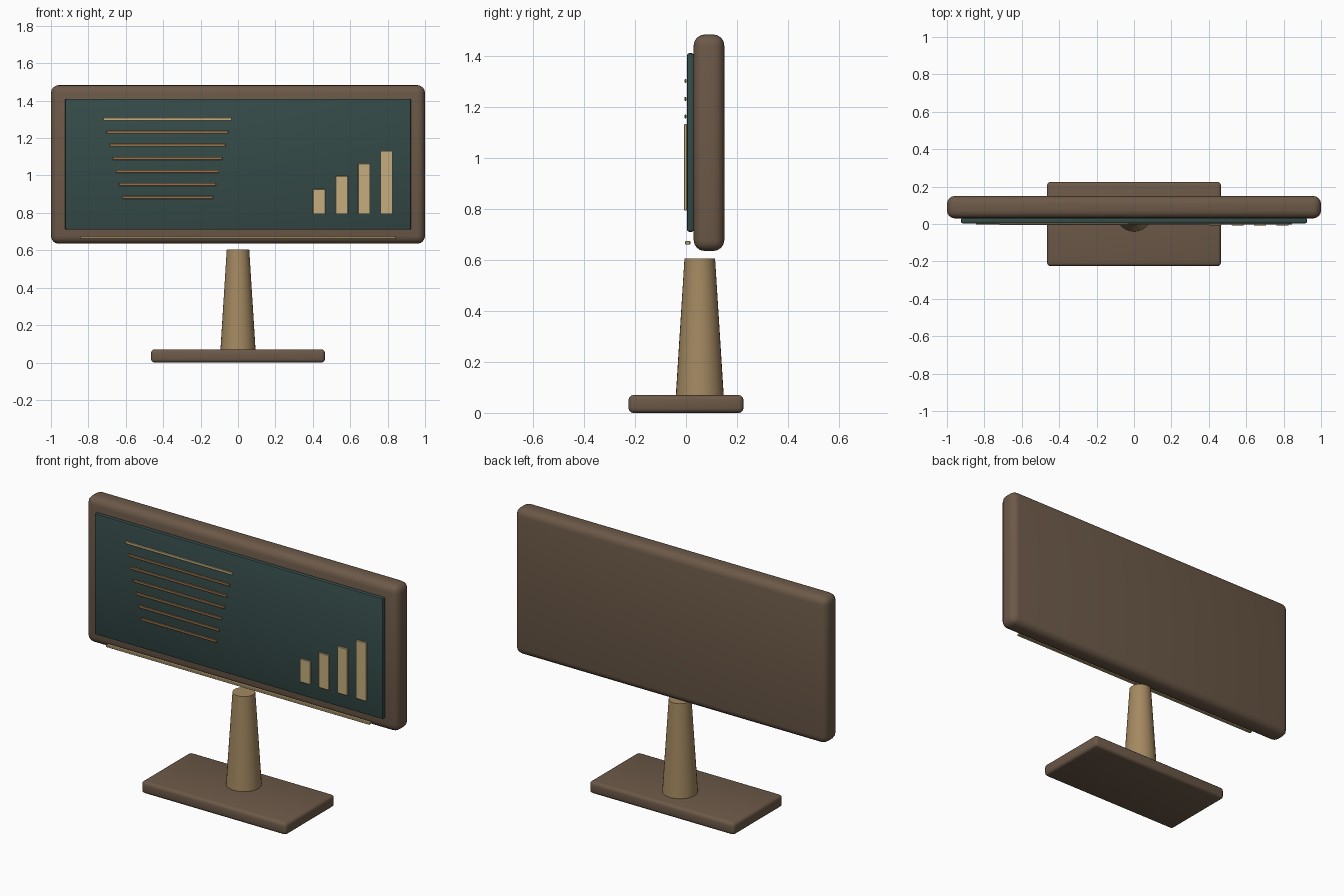
import bpy
import math

if "Cube" in bpy.data.objects:
    bpy.data.objects.remove(bpy.data.objects["Cube"])


def material(name, rgb):
    color = (*rgb, 1)
    m = bpy.data.materials.new(name)
    m.use_nodes = True
    m.diffuse_color = color
    m.node_tree.nodes["Principled BSDF"].inputs["Base Color"].default_value = color
    return m


brown = material("dark brown", (0.15, 0.10, 0.065))
tan = material("tan wood", (0.37, 0.25, 0.12))
green = material("slate green", (0.035, 0.07, 0.065))
cream = material("pale gold", (0.56, 0.42, 0.21))
copper = material("copper", (0.30, 0.17, 0.075))


def finish(obj, name, mat):
    obj.name = name
    obj.data.materials.append(mat)
    bpy.ops.object.shade_smooth_by_angle(angle=math.radians(35))
    return obj


def box(name, mat, xs, ys, zs, bevel=0.0, segments=3):
    """Box from its extents on each axis, with rounded edges."""
    spans = (xs, ys, zs)
    bpy.ops.mesh.primitive_cube_add(size=1, location=[(a + b) / 2 for a, b in spans])
    obj = bpy.context.object
    obj.scale = [b - a for a, b in spans]
    bpy.ops.object.transform_apply(location=False, rotation=False, scale=True)
    if bevel:
        mod = obj.modifiers.new("rounded edges", "BEVEL")
        mod.width = bevel
        mod.segments = segments
        bpy.ops.object.modifier_apply(modifier=mod.name)
    return finish(obj, name, mat)


# Foot and tapered post
box("base", brown, (-0.465, 0.465), (-0.225, 0.225), (0, 0.07), 0.018)
bpy.ops.mesh.primitive_cone_add(vertices=32, radius1=0.096, radius2=0.06,
                                depth=0.57, location=(0, 0.054, 0.32))
finish(bpy.context.object, "stand_post", tan)

# Housing, screen and lower trim
box("housing", brown, (-1, 1), (0.03, 0.15), (0.635, 1.483), 0.042, 4)
box("screen", green, (-0.925, 0.925), (0.004, 0.031), (0.71, 1.41), 0.008, 2)
box("lower_trim", cream, (-0.845, 0.845), (-0.004, 0.017), (0.66, 0.674), 0.003, 1)

# Text lines, each shorter than the one above
for i in range(7):
    half = 0.343 - 0.0167 * i
    z = 1.301 - 0.0697 * i
    box(f"text_line_{i + 1}", copper if i else cream, (-0.377 - half, -0.377 + half),
        (-0.005, 0.001), (z - 0.008, z + 0.008), 0.002, 1)

# Rising bar chart
for i in range(4):
    x = 0.434 + 0.12 * i
    box(f"chart_bar_{i + 1}", cream, (x - 0.033, x + 0.033), (-0.007, 0.003),
        (0.793, 0.928 + 0.068 * i), 0.002, 1)
